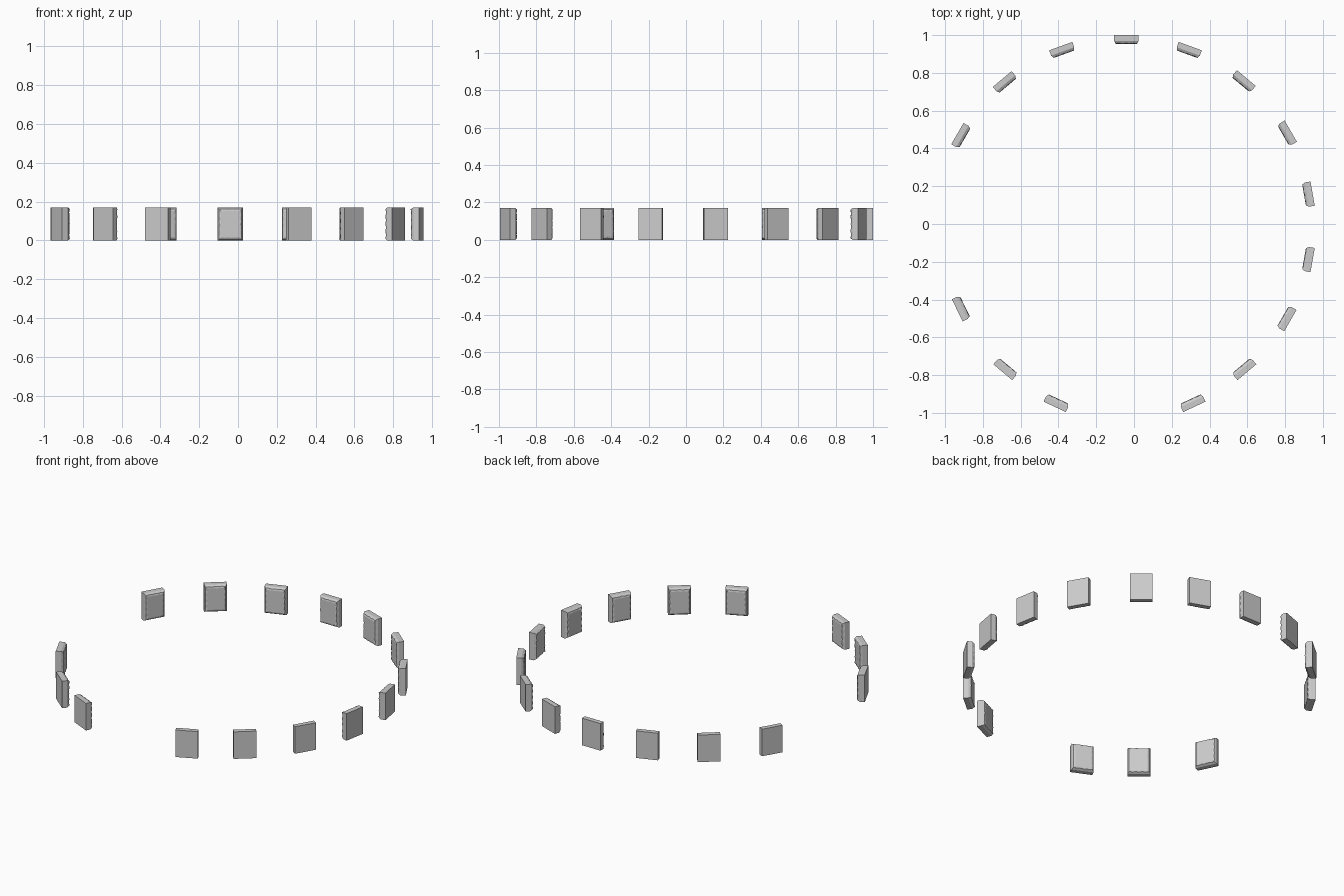
import bpy, bmesh, math, random
from mathutils import Vector

if "Cube" in bpy.data.objects:
    bpy.data.objects.remove(bpy.data.objects["Cube"])

random.seed(4)
W, H, D = 0.13, 0.17, 0.046   # block width, height, depth
NX, NZ = 6, 8                 # segments along the worn inner edges


def outline(inset, depth, wobble=0.0):
    """Rectangular loop in the block's local frame; inner side is -y."""
    w, h = W / 2 - inset, H / 2 - inset
    pts = [(-w + 2 * w * i / NX, -h) for i in range(NX)]
    pts += [(w, -h + 2 * h * i / NZ) for i in range(NZ)]
    pts += [(w - 2 * w * i / NX, h) for i in range(NX)]
    pts += [(-w, h - 2 * h * i / NZ) for i in range(NZ)]
    out = []
    for i, (x, z) in enumerate(pts):
        k = wobble * ((1 if i % 2 else -1) * 0.6 + random.uniform(-0.4, 0.4))
        out.append(Vector((x * (1 + k * 3), D / 2 - depth + k, z * (1 + k * 3) + H / 2)))
    return out


def stone_block(name, x, y, angle):
    bm = bmesh.new()
    # flat outer slab, chipped chamfer, flat inner panel
    loops = [outline(0, 0), outline(0, 0.030), outline(0.008, 0.0435, 0.0025), outline(0.018, D)]
    rings = [[bm.verts.new(p) for p in lp] for lp in loops]
    n = len(rings[0])
    for a, b in zip(rings, rings[1:]):
        for i in range(n):
            j = (i + 1) % n
            bm.faces.new((a[i], a[j], b[j], b[i]))
    bm.faces.new(rings[0])
    bm.faces.new(rings[-1])
    bmesh.ops.recalc_face_normals(bm, faces=bm.faces)
    me = bpy.data.meshes.new(name)
    bm.to_mesh(me)
    bm.free()
    ob = bpy.data.objects.new(name, me)
    ob.location = (x, y, 0)
    ob.rotation_euler.z = math.radians(angle - 90)
    bpy.context.collection.objects.link(ob)


# x, y and outward direction of each block around the broken ring
blocks = [
    (-0.04, 0.977, 90), (0.29, 0.92, 70), (0.58, 0.755, 50), (0.81, 0.48, 30),
    (0.923, 0.157, 10), (0.923, -0.187, -10), (0.808, -0.50, -30), (0.583, -0.767, -50),
    (0.31, -0.947, -65), (-0.41, -0.947, -115), (-0.68, -0.767, -130),
    (-0.915, -0.447, -154), (-0.915, 0.467, 150), (-0.683, 0.75, 130), (-0.38, 0.92, 110),
]
for i, b in enumerate(blocks):
    stone_block(f"ring_block_{i + 1:02d}", *b)
